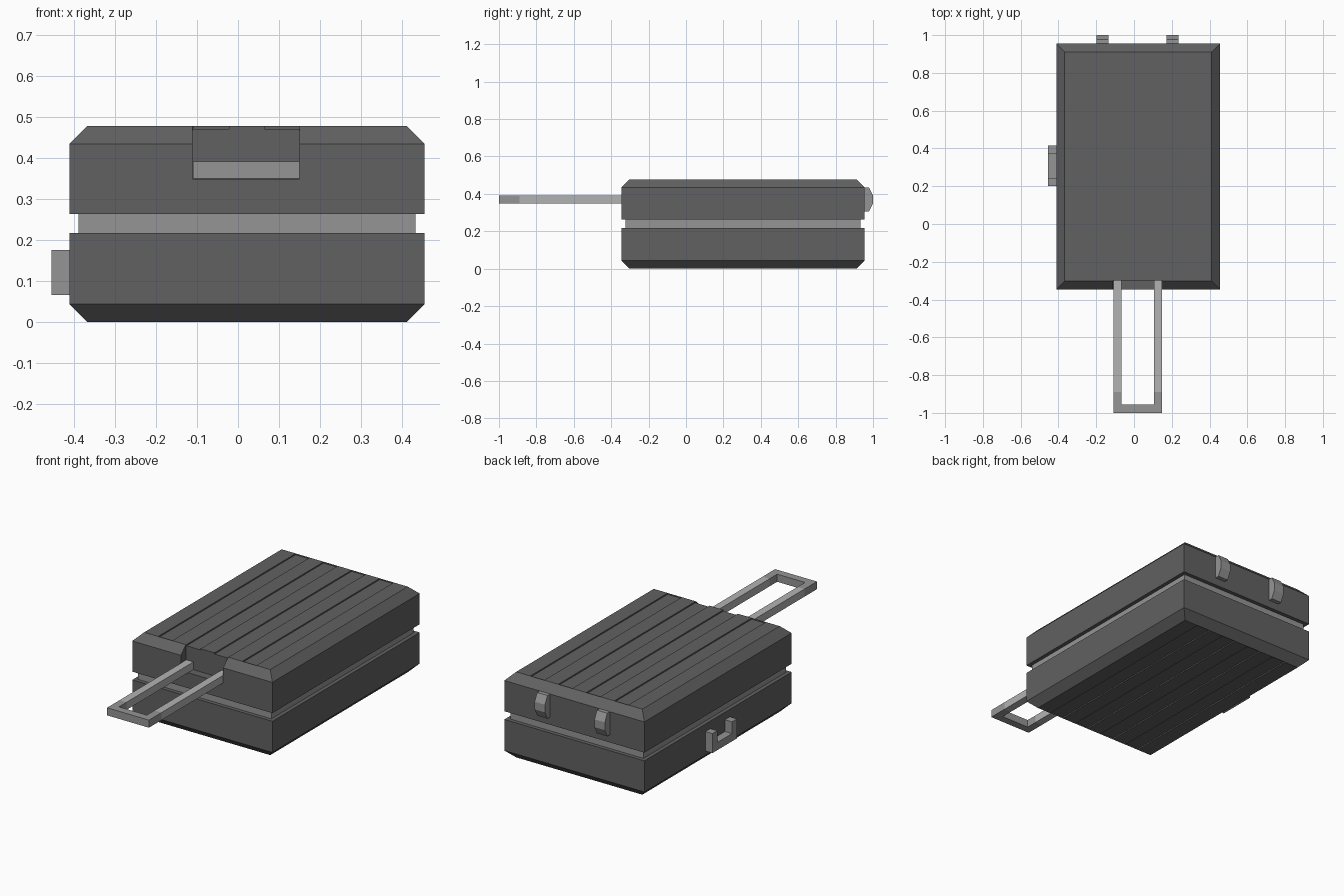
import bpy, bmesh

if "Cube" in bpy.data.objects:
    bpy.data.objects.remove(bpy.data.objects["Cube"])

U = 0.0433                      # basic module: chamfers, bars, rods
X0, X1 = -0.4115, 0.4548        # suitcase body extents
Y0, Y1 = -0.346, 0.955
H = 0.478


def material(name, v):
    m = bpy.data.materials.new(name)
    m.diffuse_color = (v, v, v, 1)
    m.use_nodes = True
    m.node_tree.nodes["Principled BSDF"].inputs["Base Color"].default_value = m.diffuse_color
    return m


DARK = material("dark_shell", 0.12)
MID = material("mid_grey", 0.3)
LIGHT = material("light_grey", 0.45)


def make(name, bm, mat):
    bmesh.ops.recalc_face_normals(bm, faces=bm.faces)
    me = bpy.data.meshes.new(name)
    bm.to_mesh(me)
    bm.free()
    if mat:
        me.materials.append(mat)
    ob = bpy.data.objects.new(name, me)
    bpy.context.collection.objects.link(ob)
    return ob


def prism(name, profile, axis, a, b, mat):
    """Extrude a closed 2D profile along axis 'x', 'y' or 'z' from a to b."""
    place = {'x': lambda p: (a, p[0], p[1]),
             'y': lambda p: (p[0], a, p[1]),
             'z': lambda p: (p[0], p[1], a)}[axis]
    bm = bmesh.new()
    face = bm.faces.new([bm.verts.new(place(p)) for p in profile])
    new = bmesh.ops.extrude_face_region(bm, geom=[face])["geom"]
    vec = [b - a if axis == k else 0 for k in "xyz"]
    bmesh.ops.translate(bm, vec=vec, verts=[v for v in new if isinstance(v, bmesh.types.BMVert)])
    return make(name, bm, mat)


def box(name, x0, x1, y0, y1, z0, z1, mat=None):
    return prism(name, [(x0, y0), (x1, y0), (x1, y1), (x0, y1)], 'z', z0, z1, mat)


def shell(name, z_seam, z_edge, z_face):
    """Half case: straight walls from the seam, then a chamfer to the flat face."""
    bm = bmesh.new()
    rings = []
    for z, d in ((z_seam, 0), (z_edge, 0), (z_face, U)):
        rings.append([bm.verts.new(c) for c in (
            (X0 + d, Y0 + d, z), (X1 - d, Y0 + d, z), (X1 - d, Y1 - d, z), (X0 + d, Y1 - d, z))])
    for lo, hi in zip(rings, rings[1:]):
        for i in range(4):
            j = (i + 1) % 4
            bm.faces.new((lo[i], lo[j], hi[j], hi[i]))
    bm.faces.new(rings[0])
    bm.faces.new(rings[-1])
    return make(name, bm, DARK)


def cut(ob, cutters):
    for c in cutters:
        c.hide_render = True
        mod = ob.modifiers.new("cut", 'BOOLEAN')
        mod.operation = 'DIFFERENCE'
        mod.solver = 'EXACT'
        mod.object = c
    bpy.context.view_layer.update()
    dg = bpy.context.evaluated_depsgraph_get()
    me = bpy.data.meshes.new_from_object(ob.evaluated_get(dg))
    ob.modifiers.clear()
    ob.data = me
    for c in cutters:
        bpy.data.objects.remove(c)


# Two shells with alternating recessed strips
step = (X1 - X0 - 2 * U) / 9


def strips(z0, z1):
    return [box("groove_cutter", X0 + U + i * step, X0 + U + (i + 1) * step,
                Y0 + U + 0.001, Y1 - U - 0.001, z0, z1) for i in (1, 3, 5, 7)]


lower = shell("lower_shell", 0.217, U, 0)
cut(lower, strips(-0.05, 0.007))

upper = shell("upper_shell", 0.263, H - U, H)
# Front notch where the pull handle leaves the case
notch = box("notch_cutter", -0.1105, 0.1505, Y0 - 0.1, Y0 + U + 0.003, 0.349, H + 0.1)
cut(upper, strips(H - 0.007, H + 0.05) + [notch])

# Recessed seam between the shells
box("seam_band", X0 + U / 2, X1 - U / 2, Y0 + U / 2, Y1 - U / 2, 0.216, 0.264, MID)

# Telescopic pull handle
HX0, HX1, HZ0, HZ1 = -0.1095, 0.1495, 0.3495, 0.392
for name, x in (("left_rod", HX0), ("right_rod", HX1 - U)):
    box(name, x, x + U, -0.89, Y0 + U + 0.003, HZ0, HZ1, LIGHT)
prism("pull_grip", [(HX0, -0.89), (HX0, -1), (HX1, -1), (HX1, -0.89), (HX1 - U, -0.89),
                    (HX1 - U, -1 + U), (HX0 + U, -1 + U), (HX0 + U, -0.89)],
      'z', HZ0, HZ1, MID)

# Side carry handle: U shape
prism("carry_handle", [(0.2, 0.175), (0.2, 0.066), (0.416, 0.066), (0.416, 0.175),
                       (0.416 - U, 0.175), (0.416 - U, 0.109), (0.2 + U, 0.109), (0.2 + U, 0.175)],
      'x', -0.4548, X0, MID)

# Wheels protruding from the back
for name, x in (("left_wheel", -0.198), ("right_wheel", 0.172)):
    prism(name, [(Y1, 0.435), (0.978, 0.435), (1, 0.392), (1, 0.349), (0.978, 0.306), (Y1, 0.306)],
          'x', x, x + 0.064, MID)
